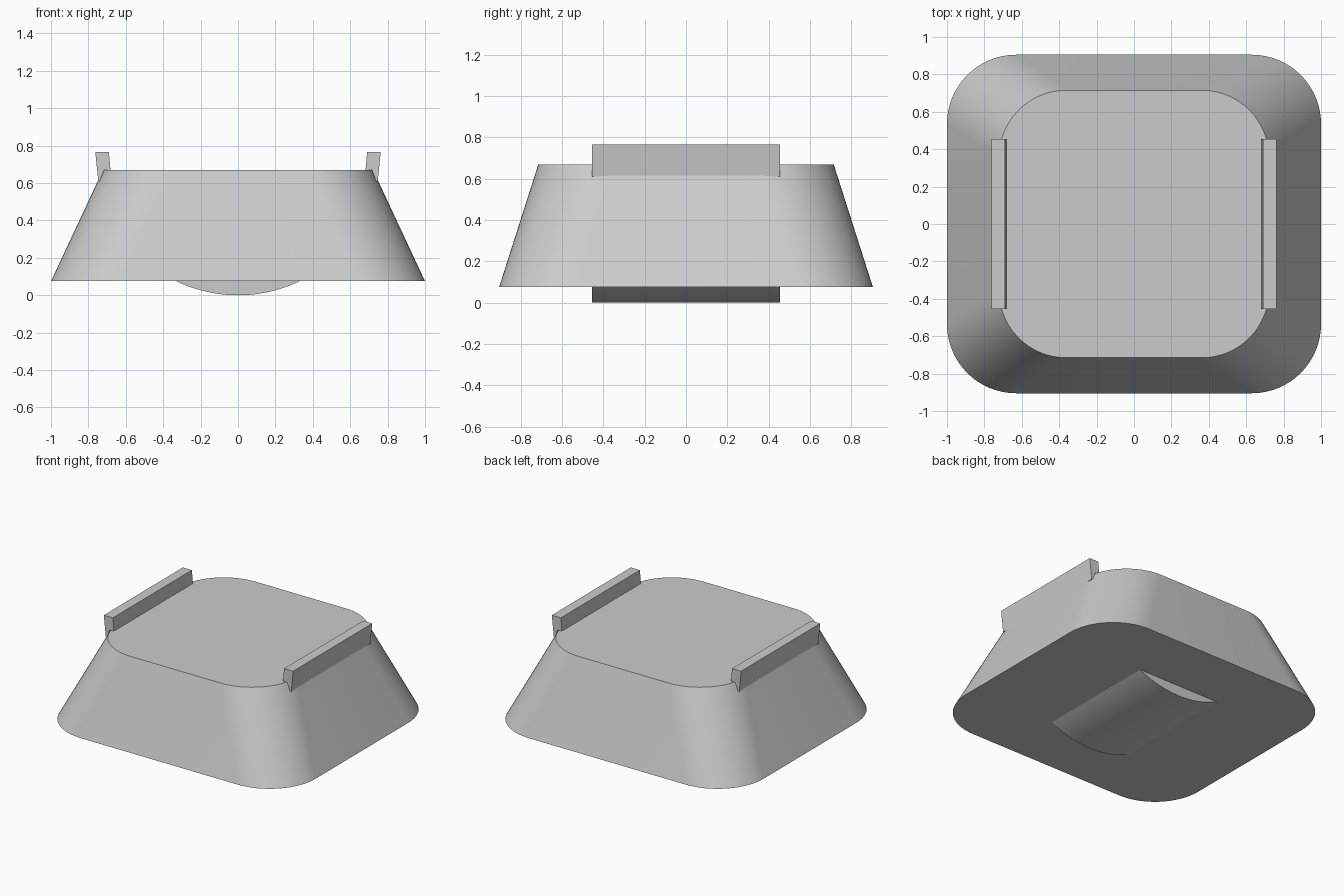
import bpy, bmesh
from math import sin, cos, pi, radians, asin

cube = bpy.data.objects.get("Cube")
if cube:
    bpy.data.objects.remove(cube, do_unlink=True)

grey = bpy.data.materials.new("plain_grey")
grey.use_nodes = True
colour = (0.6, 0.6, 0.6, 1)
grey.diffuse_color = colour
grey.node_tree.nodes["Principled BSDF"].inputs["Base Color"].default_value = colour


def loft(name, start, end):
    """Join two matching outlines with side faces and close both ends."""
    bm = bmesh.new()
    a = [bm.verts.new(p) for p in start]
    b = [bm.verts.new(p) for p in end]
    n = len(a)
    for i in range(n):
        j = (i + 1) % n
        bm.faces.new((a[i], a[j], b[j], b[i]))
    bm.faces.new(a[::-1])
    bm.faces.new(b)
    bmesh.ops.recalc_face_normals(bm, faces=bm.faces)
    mesh = bpy.data.meshes.new(name)
    bm.to_mesh(mesh)
    bm.free()
    mesh.materials.append(grey)
    obj = bpy.data.objects.new(name, mesh)
    bpy.context.collection.objects.link(obj)
    bpy.ops.object.select_all(action='DESELECT')
    obj.select_set(True)
    bpy.context.view_layer.objects.active = obj
    bpy.ops.object.shade_smooth_by_angle(angle=radians(30))
    return obj


def rounded_rect(hx, hy, r, z, steps=16):
    points = []
    for q, (sx, sy) in enumerate([(1, 1), (-1, 1), (-1, -1), (1, -1)]):
        for i in range(steps + 1):
            t = (q + i / steps) * pi / 2
            points.append((sx * (hx - r) + r * cos(t), sy * (hy - r) + r * sin(t), z))
    return points


def extrude_y(name, profile, half):
    return loft(name, [(x, -half, z) for x, z in profile], [(x, half, z) for x, z in profile])


# Tapered body with rounded corners
loft("body", rounded_rect(1.0, 0.905, 0.37, 0.075), rounded_rect(0.722, 0.715, 0.36, 0.67))

# Side rails hooked over the top edges
rail = [(0.763, 0.765), (0.69, 0.765), (0.682, 0.67), (0.715, 0.67), (0.74, 0.61), (0.747, 0.61)]
for name, side in (("left_rail", 1), ("right_rail", -1)):
    extrude_y(name, [(side * x, z) for x, z in rail], 0.455)

# Curved rocker under the body
half_width, depth = 0.33, 0.075
radius = (half_width ** 2 + depth ** 2) / (2 * depth)
sweep = asin(half_width / radius)
arc = [(radius * sin(t), radius * (1 - cos(t))) for t in (sweep * (i / 12 - 1) for i in range(25))]
extrude_y("rocker", arc, 0.455)
